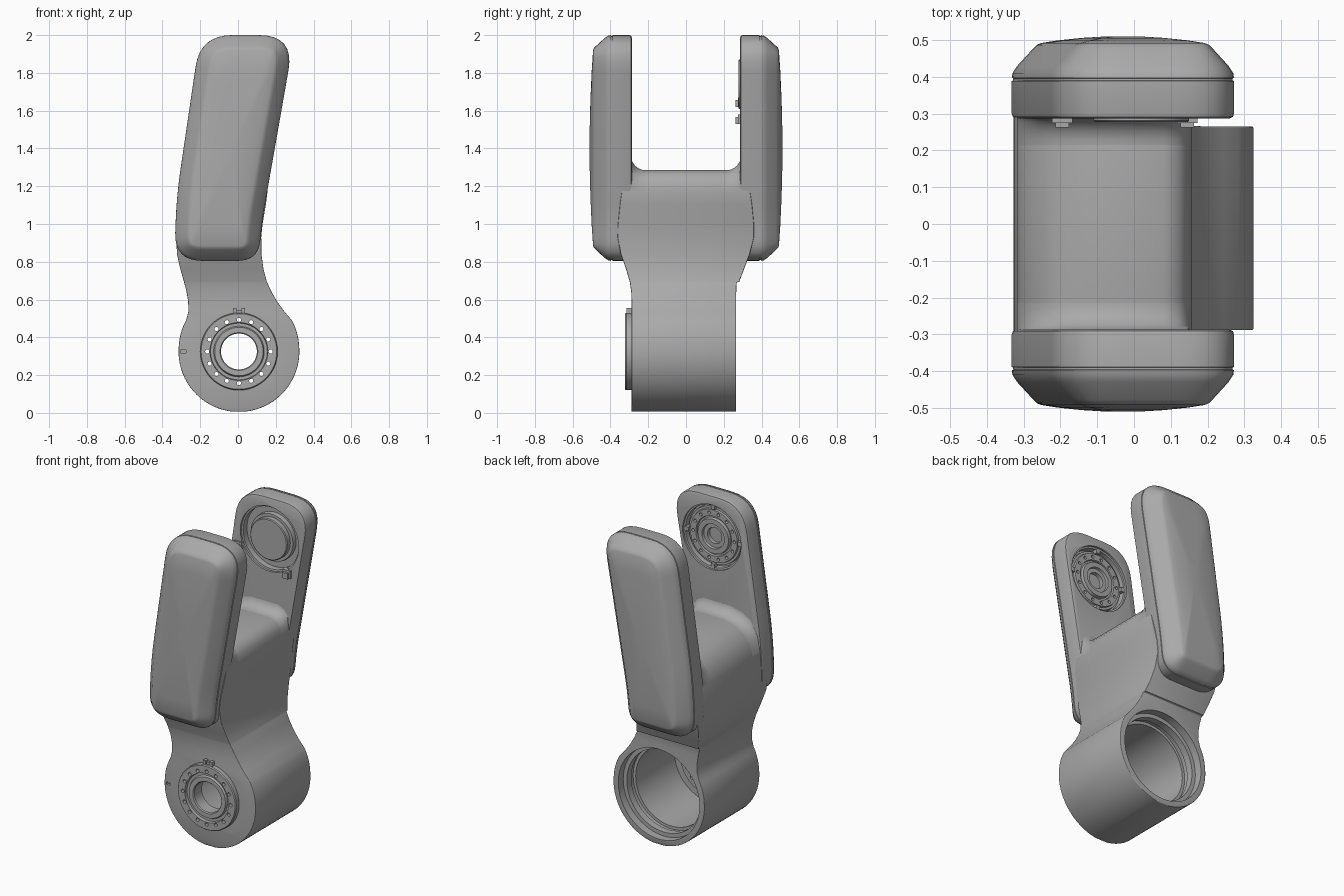
import bpy, bmesh, math
from mathutils import Vector

if "Cube" in bpy.data.objects:
    bpy.data.objects.remove(bpy.data.objects["Cube"])

grey = bpy.data.materials.new("plain grey")
grey.use_nodes = True
colour = (0.4, 0.4, 0.4, 1)
grey.diffuse_color = colour
grey.node_tree.nodes["Principled BSDF"].inputs["Base Color"].default_value = colour


def finish(name, bm):
    bmesh.ops.recalc_face_normals(bm, faces=bm.faces)
    mesh = bpy.data.meshes.new(name)
    bm.to_mesh(mesh)
    bm.free()
    ob = bpy.data.objects.new(name, mesh)
    bpy.context.collection.objects.link(ob)
    mesh.materials.append(grey)
    return ob


def activate(ob):
    bpy.ops.object.select_all(action="DESELECT")
    ob.select_set(True)
    bpy.context.view_layer.objects.active = ob


def smooth(ob, angle=32):
    activate(ob)
    bpy.ops.object.shade_smooth_by_angle(angle=math.radians(angle))


def cut(ob, cutter):
    mod = ob.modifiers.new("cut", "BOOLEAN")
    mod.operation = "DIFFERENCE"
    mod.solver = "EXACT"
    mod.object = cutter
    activate(ob)
    bpy.ops.object.modifier_apply(modifier=mod.name)
    bpy.data.objects.remove(cutter)


def loft(name, rings, cap=True, closed=False):
    """Skin a list of equal-length point rings."""
    bm = bmesh.new()
    rows = [[bm.verts.new(p) for p in ring] for ring in rings]
    n = len(rows[0])
    pairs = list(zip(rows, rows[1:])) + ([(rows[-1], rows[0])] if closed else [])
    for a, b in pairs:
        for i in range(n):
            j = (i + 1) % n
            bm.faces.new((a[i], a[j], b[j], b[i]))
    if cap and not closed:
        bm.faces.new(rows[0])
        bm.faces.new(rows[-1])
    return finish(name, bm)


def lathe(name, profile, cx, cz, closed=False, steps=64):
    """Turn (radius, y) points about an axis along y."""
    rings = []
    for r, y in profile:
        rings.append([(cx + r * math.cos(2 * math.pi * i / steps), y,
                       cz + r * math.sin(2 * math.pi * i / steps)) for i in range(steps)])
    return loft(name, rings, closed=closed)


def box(name, x0, x1, y0, y1, z0, z1):
    corners = [(x0, z0), (x1, z0), (x1, z1), (x0, z1)]
    return loft(name, [[(x, y, z) for x, z in corners] for y in (y0, y1)])


def drill(ob, count, ring_r, hole_r, cx, cz, y0, y1):
    for i in range(count):
        a = 2 * math.pi * i / count
        cut(ob, lathe("drill", [(hole_r, y0), (hole_r, y1)],
                      cx + ring_r * math.cos(a), cz + ring_r * math.sin(a), steps=12))


# Lower link: hollow barrel flowing through the neck into the bridge
CX, CZ, R = 0.005, 0.325, 0.32
rows = []
for k in range(25):
    t = math.radians(6 + k * 4.8)
    z, w = CZ - R * math.cos(t), R * math.sin(t)
    flare = max(0, min(1, (z - 0.36) / 0.13))
    rows.append((z, CX - w - 0.006 * flare, CX + w + 0.006 * flare, -0.288, 0.265))
neck = [
    (0.54, -0.262, 0.243, -0.288, 0.265), (0.59, -0.264, 0.207, -0.288, 0.265),
    (0.64, -0.272, 0.178, -0.29, 0.266), (0.69, -0.285, 0.155, -0.297, 0.268),
    (0.694, -0.286, 0.153, -0.298, 0.282), (0.76, -0.305, 0.135, -0.317, 0.307),
    (0.84, -0.323, 0.124, -0.345, 0.337), (0.93, -0.327, 0.123, -0.362, 0.36),
    (1.0, -0.326, 0.13, -0.36, 0.36), (1.1, -0.318, 0.147, -0.35, 0.35),
    (1.17, -0.3, 0.156, -0.34, 0.34), (1.23, -0.25, 0.147, -0.34, 0.34),
    (1.265, -0.19, 0.122, -0.34, 0.34), (1.285, -0.11, 0.08, -0.34, 0.34)]
rows = [r for r in rows if r[0] < 0.51] + neck
link = loft("barrel_and_neck", [
    [(xl, yf, z), (xr, yf, z), (xr, yb, z), (xl, yb, z)] for z, xl, xr, yf, yb in rows])
bev = link.modifiers.new("soft edges", "BEVEL")
bev.width, bev.segments, bev.angle_limit = 0.012, 3, math.radians(60)
activate(link)
bpy.ops.object.modifier_apply(modifier=bev.name)
cut(link, lathe("cavity", [(0.19, -0.4), (0.19, -0.25), (0.25, -0.25), (0.25, 0.14),
                           (0.268, 0.14), (0.268, 0.17), (0.26, 0.17), (0.26, 0.215),
                           (0.285, 0.215), (0.285, 0.4)], CX, CZ))
cut(link, box("notch", -0.305, -0.275, -0.4, -0.27, 0.317, 0.333))
smooth(link)

# Front motor flange on the barrel
flange = lathe("barrel_flange", [
    (0.095, -0.235), (0.095, -0.31), (0.1, -0.316), (0.128, -0.316), (0.134, -0.304),
    (0.15, -0.304), (0.153, -0.322), (0.2, -0.322), (0.205, -0.316),
    (0.205, -0.27), (0.2, -0.235)], 0.005, CZ, closed=True)
drill(flange, 16, 0.168, 0.011, 0.005, CZ, -0.4, -0.1)
smooth(flange)
box("flange_key_left", -0.027, -0.008, -0.314, -0.28, 0.51, 0.555)
box("flange_key_right", 0.018, 0.037, -0.314, -0.28, 0.51, 0.555)
box("flange_key_base", -0.01, 0.02, -0.304, -0.28, 0.51, 0.545)


# Fork arms: rounded slanted outline, chamfered and domed on the outside
def rounded(corners, steps=8):
    pts = []
    for i, (x, z, r) in enumerate(corners):
        p = Vector((x, z))
        a = Vector(corners[i - 1][:2]) - p
        b = Vector(corners[(i + 1) % len(corners)][:2]) - p
        a, b = p + a.normalized() * r, p + b.normalized() * r
        for k in range(steps + 1):
            t = k / steps
            pts.append(a * (1 - t) ** 2 + p * 2 * t * (1 - t) + b * t * t)
    return pts


outline = rounded([(-0.338, 0.805, 0.15), (0.108, 0.805, 0.11), (0.128, 1.02, 0.08),
                   (0.3, 2.0, 0.19), (-0.2, 2.0, 0.17), (-0.325, 1.15, 0.15)])
centre = Vector((-0.03, 1.4))


def inset(d):
    out = []
    for i, p in enumerate(outline):
        t = (outline[(i + 1) % len(outline)] - outline[i - 1]).normalized()
        out.append(p + Vector((-t.y, t.x)) * d)
    return out


JX, JZ = 0.02, 1.74


def arm(name, side):
    steps = [(0.012, 0.287), (0.003, 0.291), (0, 0.3), (0, 0.389), (0.004, 0.39),
             (0.004, 0.396), (0, 0.397), (0.002, 0.41), (0.015, 0.43),
             (0.058, 0.477), (0.068, 0.487), (0.08, 0.492)]
    rings = [[(p.x, side * y, p.y) for p in inset(d)] for d, y in steps]
    for s, y in ((0.8, 0.499), (0.5, 0.506), (0.2, 0.51)):
        flat = [centre + (p - centre) * s for p in inset(0.08)]
        rings.append([(p.x, side * y, p.y) for p in flat])
    ob = loft(name, rings)
    cut(ob, lathe("pocket", [(0.205, side * 0.2), (0.205, side * 0.3), (0.195, side * 0.302),
                             (0.195, side * 0.34)], JX, JZ))
    smooth(ob, 28)
    return ob


front_arm = arm("front_arm", -1)
back_arm = arm("back_arm", 1)

# Saddle fillets where the bridge meets each arm
top = [(-0.318, 1.1), (-0.3, 1.17), (-0.25, 1.23), (-0.19, 1.265), (-0.11, 1.285),
       (0.08, 1.285), (0.122, 1.265), (0.147, 1.23), (0.156, 1.17), (0.147, 1.1)]
for name, side in (("front_fillet", -1), ("back_fillet", 1)):
    rings = []
    for k in range(9):
        a = math.radians(90 * k / 8)
        lift = 0.075 * (1 - math.cos(a))
        y = side * (0.215 + 0.075 * math.sin(a))
        rings.append([(x, y, z + lift * min(1, (z - 1.1) / 0.13)) for x, z in top])
    smooth(loft(name, rings), 40)

# Joint fitting inside the front arm
hub = lathe("front_joint_ring", [
    (0.05, -0.35), (0.05, -0.315), (0.075, -0.315), (0.078, -0.3), (0.108, -0.3),
    (0.112, -0.318), (0.122, -0.318), (0.125, -0.306), (0.165, -0.306),
    (0.168, -0.318), (0.182, -0.318), (0.185, -0.35)], JX, JZ, closed=True)
drill(hub, 14, 0.145, 0.01, JX, JZ, -0.33, -0.2)
smooth(hub)
for k in range(4):
    a = math.pi / 2 * k + math.pi / 2
    x, z = JX + 0.185 * math.cos(a), JZ + 0.185 * math.sin(a)
    box("front_joint_key", x - 0.013, x + 0.013, -0.33, -0.298, z - 0.013, z + 0.013)

# Joint boss and stops inside the back arm
smooth(lathe("back_joint_boss", [(0.125, 0.277), (0.13, 0.281), (0.13, 0.31), (0.148, 0.31),
                                 (0.15, 0.318), (0.15, 0.35)], JX, JZ))
for name, x, z in (("right_stop", -0.195, 1.645), ("left_stop", 0.145, 1.555)):
    box(name, x - 0.028, x + 0.028, 0.275, 0.31, z - 0.025, z + 0.025)
    box(name + "_tip", x - 0.018, x + 0.018, 0.262, 0.28, z - 0.025, z + 0.012)
